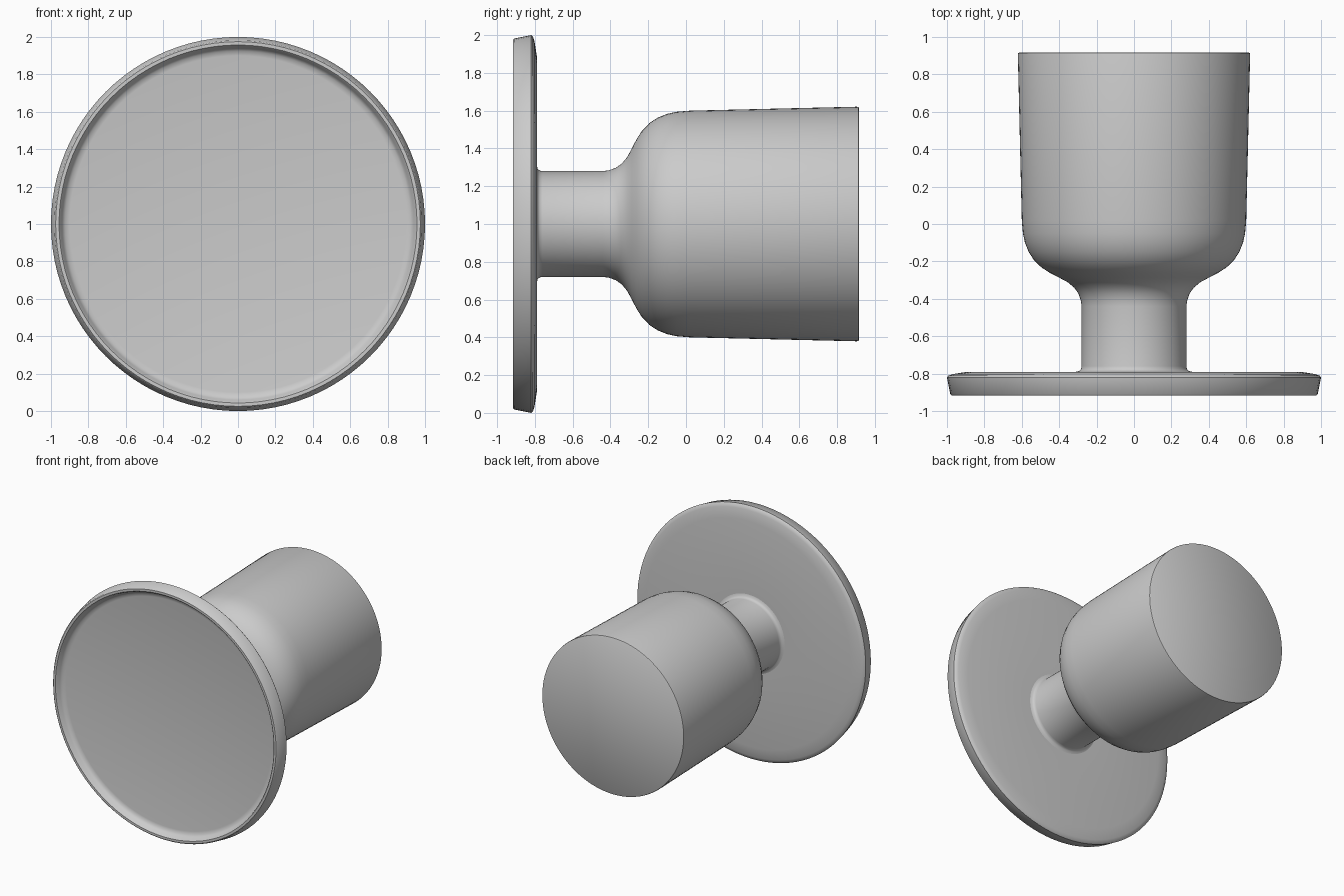
import bpy
import math

cube = bpy.data.objects.get("Cube")
if cube:
    bpy.data.objects.remove(cube, do_unlink=True)

SEGMENTS = 96

grey = bpy.data.materials.new("plain grey")
grey.use_nodes = True
COLOUR = (0.6, 0.6, 0.6, 1)
grey.diffuse_color = COLOUR
grey.node_tree.nodes["Principled BSDF"].inputs["Base Color"].default_value = COLOUR


def lathe(name, profile):
    """Revolve (radius, y) points about the y axis; radius 0 becomes a flat cap."""
    rings = [p for p in profile if p[0] > 0]
    verts, faces = [], []
    for r, y in rings:
        for i in range(SEGMENTS):
            a = math.tau * i / SEGMENTS
            verts.append((r * math.cos(a), y, r * math.sin(a)))
    for k in range(len(rings) - 1):
        for i in range(SEGMENTS):
            a, b = k * SEGMENTS + i, k * SEGMENTS + (i + 1) % SEGMENTS
            faces.append((a, a + SEGMENTS, b + SEGMENTS, b))
    if profile[0][0] == 0:
        faces.append(tuple(range(SEGMENTS)))
    if profile[-1][0] == 0:
        last = (len(rings) - 1) * SEGMENTS
        faces.append(tuple(reversed(range(last, last + SEGMENTS))))
    mesh = bpy.data.meshes.new(name)
    mesh.from_pydata(verts, [], faces)
    mesh.materials.append(grey)
    obj = bpy.data.objects.new(name, mesh)
    bpy.context.collection.objects.link(obj)
    obj.location.z = 1
    bpy.ops.object.select_all(action="DESELECT")
    obj.select_set(True)
    bpy.context.view_layer.objects.active = obj
    bpy.ops.object.shade_smooth_by_angle(angle=math.radians(35))
    return obj


# Round foot with a shallow dished front and a tapered, softened rim
lathe("foot", [
    (0, -0.865), (0.90, -0.865), (0.925, -0.87), (0.94, -0.885),
    (0.95, -0.91), (0.957, -0.917), (0.975, -0.917), (0.982, -0.91),
    (0.998, -0.83), (1.0, -0.82), (0.993, -0.811), (0.97, -0.803),
    (0.93, -0.796), (0.89, -0.79), (0.31, -0.79),
])

# Narrow stem flowing through an S-curve into the wide cup
lathe("stem_and_cup", [
    (0.31, -0.79), (0.292, -0.785), (0.283, -0.775), (0.28, -0.76),
    (0.28, -0.44), (0.284, -0.41), (0.297, -0.372), (0.32, -0.34),
    (0.355, -0.311), (0.40, -0.287), (0.45, -0.261), (0.495, -0.232),
    (0.535, -0.193), (0.563, -0.15), (0.583, -0.10), (0.594, -0.05),
    (0.60, 0.02), (0.621, 0.905), (0.619, 0.913), (0.613, 0.917), (0, 0.917),
])
